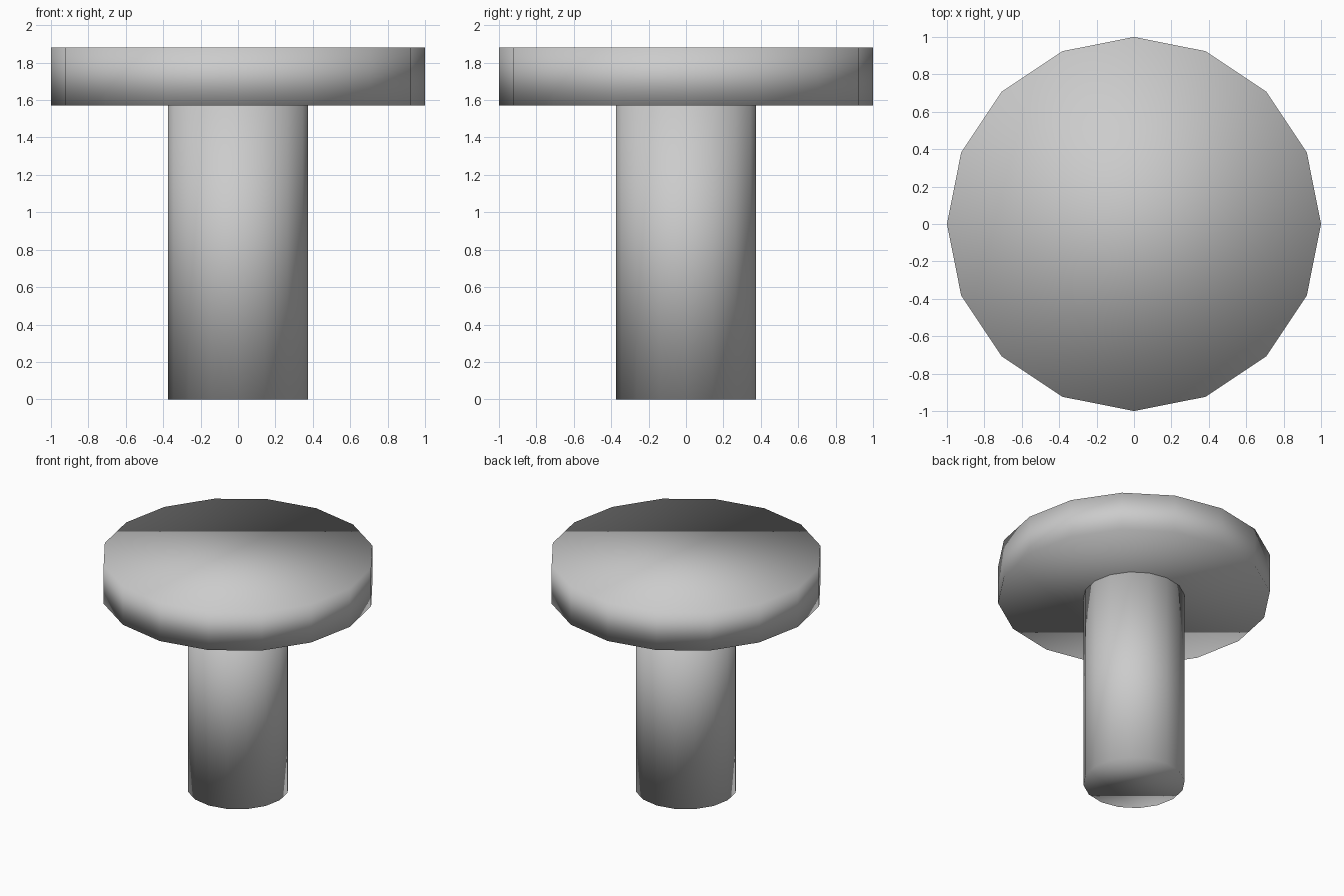
import bpy

if "Cube" in bpy.data.objects:
    bpy.data.objects.remove(bpy.data.objects["Cube"])


def smooth_cylinder(name, radius, bottom, top):
    """16-sided cylinder with a corner on the x axis, smooth shaded all over."""
    bpy.ops.mesh.primitive_cylinder_add(
        vertices=16, radius=radius, depth=top - bottom,
        location=(0, 0, (bottom + top) / 2))
    part = bpy.context.object
    part.name = name
    bpy.ops.object.shade_smooth()
    return part


# Upright post
smooth_cylinder("post", 0.373, 0.0, 1.57)

# Wide round top
smooth_cylinder("round_top", 1.0, 1.57, 1.88)
